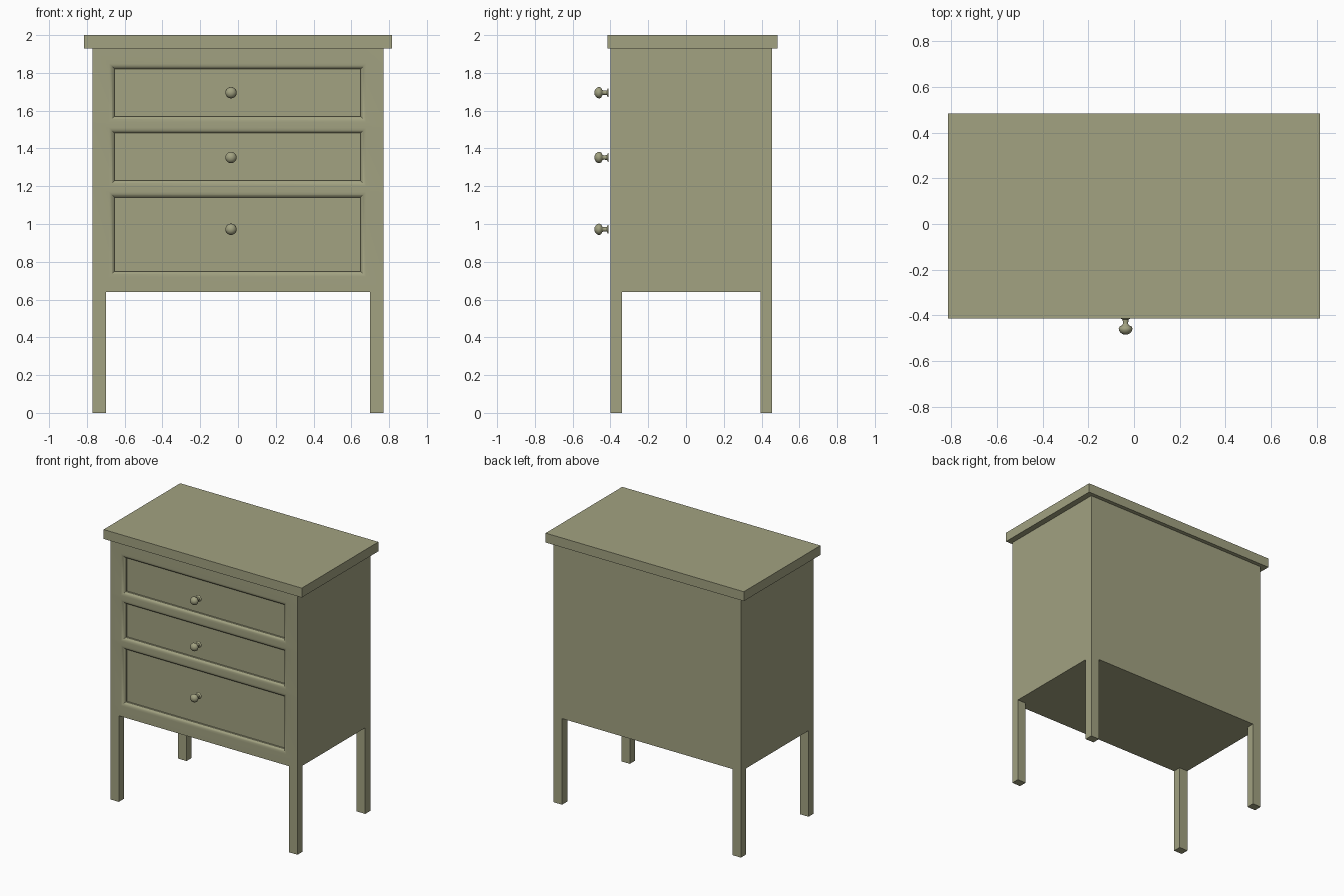
import bpy, bmesh, math

if "Cube" in bpy.data.objects:
    bpy.data.objects.remove(bpy.data.objects["Cube"], do_unlink=True)

# Single painted finish
paint = bpy.data.materials.new("sage_paint")
paint.use_nodes = True
colour = (0.36, 0.36, 0.22, 1)
paint.diffuse_color = colour
paint.node_tree.nodes["Principled BSDF"].inputs["Base Color"].default_value = colour


def finish(bm, name, smooth_angle=None):
    bmesh.ops.recalc_face_normals(bm, faces=bm.faces)
    mesh = bpy.data.meshes.new(name)
    bm.to_mesh(mesh)
    bm.free()
    mesh.materials.append(paint)
    ob = bpy.data.objects.new(name, mesh)
    bpy.context.collection.objects.link(ob)
    if smooth_angle:
        bpy.ops.object.select_all(action='DESELECT')
        ob.select_set(True)
        bpy.context.view_layer.objects.active = ob
        bpy.ops.object.shade_smooth_by_angle(angle=math.radians(smooth_angle))
    return ob


def box(name, lo, hi):
    bm = bmesh.new()
    bmesh.ops.create_cube(bm, size=1)
    for v in bm.verts:
        v.co = [(a + b) / 2 + c * (b - a) for a, b, c in zip(lo, hi, v.co)]
    return finish(bm, name)


W, FRONT, BACK, BASE, TOP = 0.77, -0.40, 0.455, 0.64, 1.93
drawers = [(0.72, 1.17), (1.20, 1.51), (1.54, 1.85)]

# Cabinet: a box cut into bands, whose drawer cells get a moulded recess
bm = bmesh.new()
bmesh.ops.create_cube(bm, size=1)
for v in bm.verts:
    v.co = (v.co.x * 2 * W, (FRONT + BACK) / 2 + v.co.y * (BACK - FRONT),
            (BASE + TOP) / 2 + v.co.z * (TOP - BASE))


def cut(point, normal):
    bmesh.ops.bisect_plane(bm, geom=bm.verts[:] + bm.edges[:] + bm.faces[:],
                           plane_co=point, plane_no=normal)


for x in (-0.683, 0.678):
    cut((x, 0, 0), (1, 0, 0))
for pair in drawers:
    for z in pair:
        cut((0, 0, z), (0, 0, 1))


def is_drawer(f):
    c = f.calc_center_median()
    return (f.normal.y < -0.9 and abs(c.x) < 0.3
            and any(a < c.z < b for a, b in drawers))


bm.normal_update()
cells = [f for f in bm.faces if is_drawer(f)]
# Rounded lip easing inwards, then a square step down to the panel
for thickness, depth in ((0.007, 0.001), (0.007, 0.003), (0.007, 0.005),
                         (0.008, 0.008), (0.0005, 0.012)):
    bmesh.ops.inset_individual(bm, faces=cells, thickness=thickness,
                               depth=-depth, use_even_offset=True)
finish(bm, "cabinet_body", 35)

# Overhanging top
box("table_top", (-0.815, -0.415, TOP), (0.815, 0.485, 2.0))

# Four square legs, flush with the cabinet corners
for side, x0 in (("right", -W), ("left", W - 0.07)):
    for end, y0 in (("front", FRONT), ("back", BACK - 0.06)):
        box(f"{end}_{side}_leg", (x0, y0, 0), (x0 + 0.07, y0 + 0.06, BASE))

# Turned knobs: (radius, distance in front of the flange)
profile = [(0, 0), (0.024, 0), (0.022, 0.004), (0.013, 0.009), (0.011, 0.025),
           (0.014, 0.033), (0.025, 0.038), (0.030, 0.048), (0.029, 0.056),
           (0.023, 0.066), (0.012, 0.073), (0, 0.075)]
for label, z in (("lower", 0.972), ("middle", 1.352), ("upper", 1.695)):
    bm = bmesh.new()
    verts = [bm.verts.new((r, -d, 0)) for r, d in profile]
    edges = [bm.edges.new(p) for p in zip(verts, verts[1:])]
    bmesh.ops.spin(bm, geom=verts + edges, cent=(0, 0, 0), axis=(0, 1, 0),
                   angle=math.tau, steps=24)
    bmesh.ops.remove_doubles(bm, verts=bm.verts, dist=0.0002)
    knob = finish(bm, f"{label}_drawer_knob", 50)
    knob.location = (-0.037, -0.41, z)
